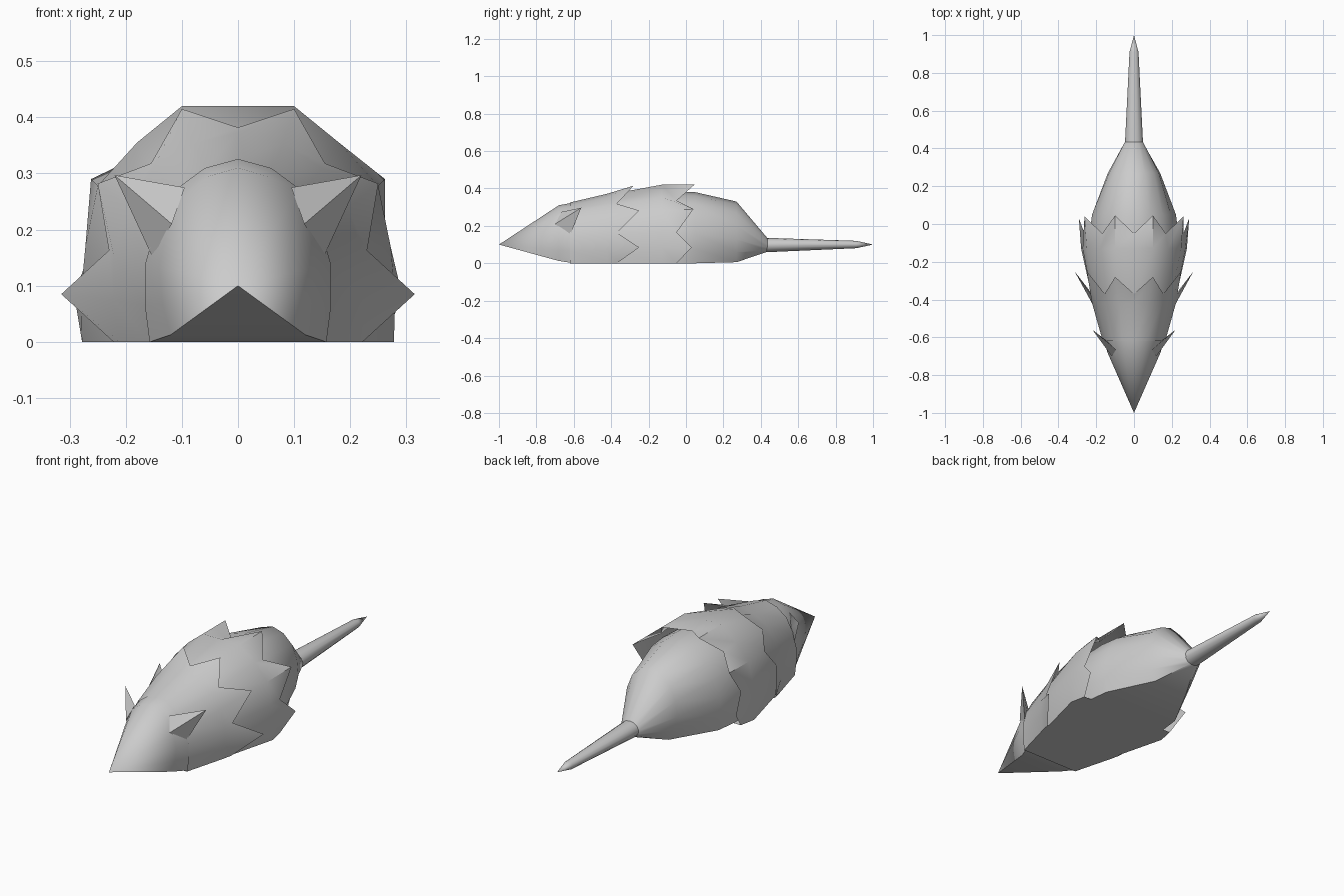
import bpy, bmesh, math

if "Cube" in bpy.data.objects:
    bpy.data.objects.remove(bpy.data.objects["Cube"])

# Half cross-section, top to bottom, as (x / half width, z / height): flat-bottomed arch
ARCH = [(0, 1), (.36, .95), (.68, .83), (.88, .64), (1, .42), (1, .2), (.95, 0)]


def mirror(half):
    """Close a half ring (top to bottom edge) with its mirror image."""
    return half + [(-x, y, z) for x, y, z in reversed(half[1:]) if x > 1e-4]


def ring(y, w, z0, z1, rnd=0.0):
    """Cross-section at y, blended from arch (rnd=0) to ellipse (rnd=1)."""
    half = []
    for i, (ax, az) in enumerate(ARCH):
        a = math.pi * i / 6.5
        ex, ez = math.sin(a), (1 + math.cos(a)) / 2
        half.append((w * (ax + (ex - ax) * rnd), y, z0 + (z1 - z0) * (az + (ez - az) * rnd)))
    return mirror(half)


def make(name, rings, start=None, end=None, closed=True):
    bm = bmesh.new()
    rows = [[bm.verts.new(p) for p in r] for r in rings]
    n = len(rows[0])
    for a, b in zip(rows, rows[1:]):
        for i in range(n if closed else n - 1):
            j = (i + 1) % n
            bm.faces.new((a[i], a[j], b[j], b[i]))
    for point, row in ((start, rows[0]), (end, rows[-1])):
        if point:
            tip = bm.verts.new(point)
            for i in range(n):
                bm.faces.new((row[i], row[(i + 1) % n], tip))
    bmesh.ops.recalc_face_normals(bm, faces=bm.faces)
    me = bpy.data.meshes.new(name)
    bm.to_mesh(me)
    bm.free()
    ob = bpy.data.objects.new(name, me)
    bpy.context.collection.objects.link(ob)
    bpy.context.view_layer.objects.active = ob
    ob.select_set(True)
    bpy.ops.object.shade_smooth_by_angle(angle=math.radians(45))
    ob.select_set(False)
    return ob


# Body from nose to rump
make("body", [
    ring(-.68, .142, .012, .31, .15), ring(-.60, .165, 0, .325),
    ring(-.37, .225, 0, .375), ring(-.05, .235, 0, .385),
    ring(.05, .222, 0, .38), ring(.27, .142, .004, .33, .4),
    ring(.435, .048, .06, .135, 1),
], start=(0, -1, .1), end=(0, .46, .1))

# Thin tail
make("tail", [
    ring(.43, .048, .058, .136, 1), ring(.91, .024, .08, .12, 1),
], start=(0, .42, .1), end=(0, 1, .1))

# Front collar with flared points at its rear edge
make("front_collar", [
    ring(-.62, .165, 0, .325), ring(-.42, .222, 0, .372),
    mirror([(0, -.37, .382), (.1, -.28, .415), (.155, -.37, .318), (.25, -.25, .282),
            (.23, -.37, .163), (.315, -.25, .085), (.222, -.37, 0)]),
], closed=True)

# Rear collar, the widest part of the body
make("rear_collar", [
    ring(-.39, .222, 0, .372),
    mirror([(0, -.13, .42), (.1, -.13, .42), (.18, -.13, .355), (.25, -.13, .278),
            (.272, -.13, .17), (.28, -.13, .085), (.278, -.13, 0)]),
    mirror([(0, -.05, .392), (.1, .045, .42), (.168, -.05, .335), (.262, .04, .29),
            (.262, -.05, .165), (.292, .03, .085), (.262, -.05, 0)]),
])

# Pointed ears swept back from the head
for side, s in (("left", -1), ("right", 1)):
    front = (.118 * s, -.70, .21)
    make(side + "_ear", [[(.095 * s, -.665, .275), (.22 * s, -.56, .297), (.152 * s, -.62, .15)]],
         start=front, end=(.13 * s, -.63, .22))
